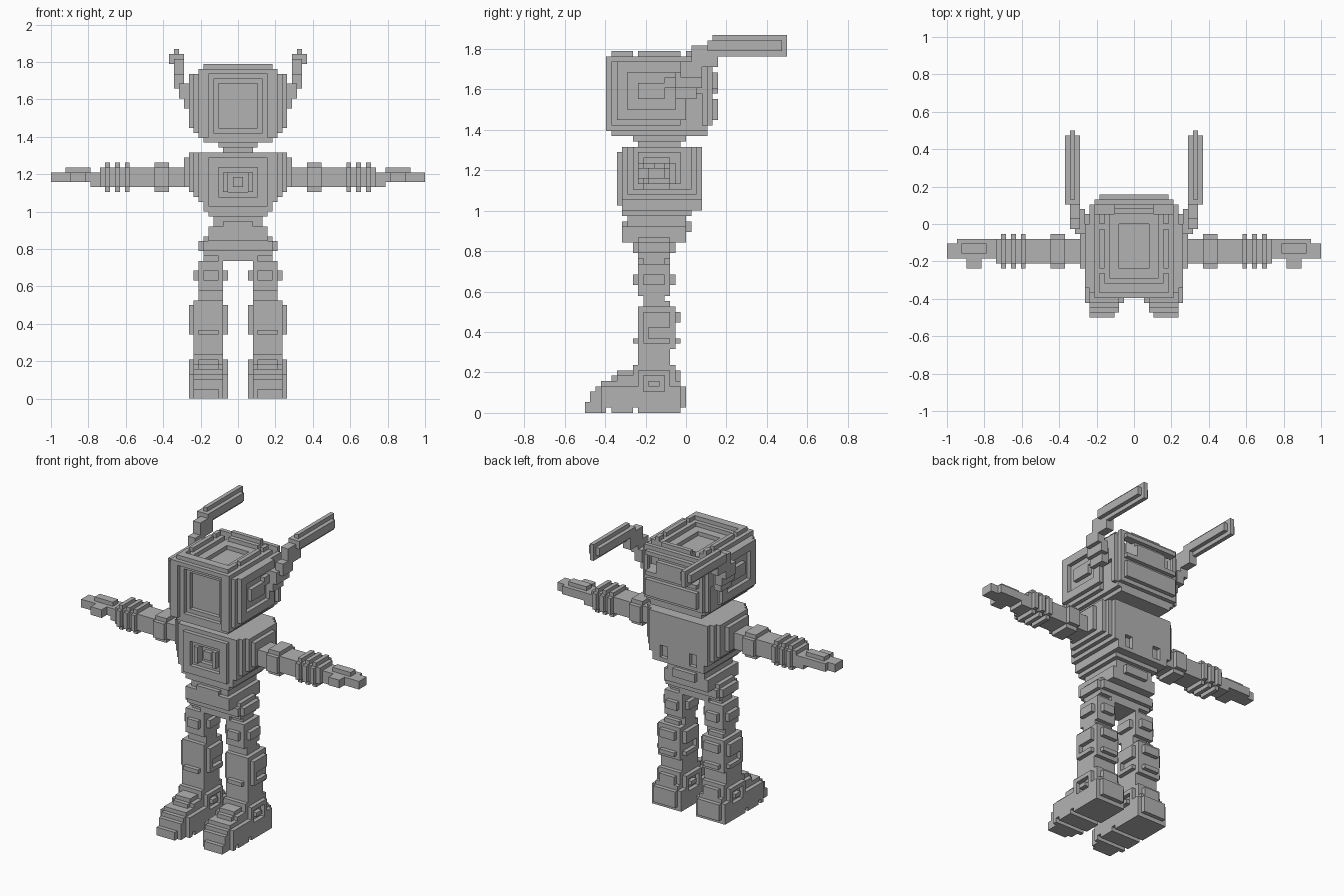
import bpy
import bmesh

if "Cube" in bpy.data.objects:
    bpy.data.objects.remove(bpy.data.objects["Cube"], do_unlink=True)

CELL = 2 / 76

grey = bpy.data.materials.new("plain grey")
grey.use_nodes = True
grey.diffuse_color = (0.45, 0.45, 0.45, 1)
grey.node_tree.nodes["Principled BSDF"].inputs["Base Color"].default_value = grey.diffuse_color


def block(x0, x1, y0, y1, z0, z1, step=0):
    """Box of cells whose edges are cut back in stairs of the given size."""
    cells = set()
    for x in range(x0, x1):
        for y in range(y0, y1):
            for z in range(z0, z1):
                near = sorted((min(x - x0, x1 - 1 - x),
                               min(y - y0, y1 - 1 - y),
                               min(z - z0, z1 - 1 - z)))
                if near[0] + near[1] >= step:
                    cells.add((x, y, z))
    return cells


def mirror(cells):
    return {(-1 - x, y, z) for x, y, z in cells}


def both(cells):
    return cells | mirror(cells)


def build(name, cells):
    """Skin the cells with their outer faces and merge flat regions."""
    bm = bmesh.new()
    verts = {}

    def corner(p):
        if p not in verts:
            verts[p] = bm.verts.new([c * CELL for c in p])
        return verts[p]

    for cell in sorted(cells):
        for axis in range(3):
            for side in (0, 1):
                other = list(cell)
                other[axis] += 2 * side - 1
                if tuple(other) in cells:
                    continue
                loop = []
                for u, v in ((0, 0), (1, 0), (1, 1), (0, 1)):
                    p = list(cell)
                    p[axis] += side
                    p[(axis + 1) % 3] += u
                    p[(axis + 2) % 3] += v
                    loop.append(corner(tuple(p)))
                bm.faces.new(loop if side else loop[::-1])
    bmesh.ops.dissolve_limit(bm, angle_limit=0.01, verts=bm.verts[:], edges=bm.edges[:])
    mesh = bpy.data.meshes.new(name)
    bm.to_mesh(mesh)
    bm.free()
    mesh.materials.append(grey)
    obj = bpy.data.objects.new(name, mesh)
    bpy.context.collection.objects.link(obj)
    return obj


def build_pair(name, cells):
    build("left_" + name, cells)
    build("right_" + name, mirror(cells))


# Head: stepped box with a sunken screen and a sunken roof
head = block(-9, 9, -16, 6, 52, 68, 2)
head -= block(-9, 9, 4, 6, 52, 54)
for depth, half in enumerate((7, 6, 5, 4)):
    head -= block(-half, half, -16 + depth, -15 + depth, 60 - half - 1, 60 + half)
head -= block(-6, 6, -12, 3, 67, 68)
head -= block(-5, 5, -11, 2, 66, 67)
head -= block(-3, 3, -9, 0, 65, 66)
# Roof rim notches
for y in (-10, -1):
    head -= block(-9, 9, y, y + 1, 67, 68)
# Rear frame with openings beside a central spine
head -= both(block(4, 8, 2, 4, 61, 68))
head -= both(block(4, 7, 4, 6, 61, 65))
for z in (54, 59, 64):
    head -= block(-9, 9, 5, 6, z, z + 1)
# Side channels
head -= both(block(8, 9, -1, 3, 54, 60))
build("head", head)

# Ear pads with a raised hub and ring groove
pad = block(9, 10, -13, 0, 55, 66) - block(9, 10, -11, -2, 57, 64)
pad |= block(9, 10, -9, -4, 59, 62) | block(9, 10, -4, 2, 61, 63)
build_pair("ear_pad", pad)

# Antennae: stepped arm and a long rod with a cross section like a plus
arm = block(9, 11, -3, 3, 58, 62, 1) | block(10, 12, -3, 4, 60, 65, 1)
arm |= block(11, 13, -2, 4, 62, 67, 1) | block(11, 13, 1, 6, 65, 69)
build_pair("antenna_arm", arm)
rod = block(11, 14, 4, 18, 68, 70) | block(12, 13, 5, 19, 67, 71)
build_pair("antenna_rod", rod)

# Neck
build("neck", block(-4, 4, -10, 0, 51, 52) | block(-3, 3, -9, -1, 50, 51)
      | block(-5, 5, -10, 0, 49, 50))

# Chest: wider but shallower layers towards the sides
chest = set()
for half, front, back, low, high in ((6, -13, 3, 39, 49), (7, -12, 3, 38, 50),
                                     (8, -12, 3, 40, 50), (9, -11, 2, 41, 50),
                                     (10, -10, 1, 42, 50), (11, -9, -1, 43, 49)):
    chest |= block(-half, half, front, back, low, high)
# Chest emblem rings and rear panel notches
chest -= block(-4, 4, -13, -12, 41, 47)
chest |= block(-3, 3, -13, -12, 42, 46)
chest -= block(-2, 2, -13, -11, 42, 46)
chest |= block(-1, 1, -12, -11, 43, 45)
chest -= both(block(3, 5, 2, 3, 39, 42))
build("chest", chest)

# Belly and hips
belly = block(-5, 5, -11, 0, 34, 38) | block(-6, 6, -12, 1, 37, 38)
belly |= block(-6, 6, -12, -1, 34, 36, 1) | block(-3, 3, -12, 1, 34, 36)
build("belly", belly)
hips = block(-6, 6, -12, 0, 32, 35) | block(-8, 8, -10, -2, 29, 33, 1)
hips |= block(-4, 4, -9, -3, 28, 31)
build("hips", hips)

# Arms: each limb segment is a stepped block on thinner joints
build_pair("shoulder_joint", block(10, 14, -8, -3, 43, 47))
build_pair("upper_arm", block(13, 18, -9, -2, 42, 48, 1))
build_pair("elbow", block(18, 21, -8, -3, 43, 47))
forearm = block(21, 28, -9, -2, 42, 48, 1)
core = block(21, 28, -8, -3, 43, 47)
for x in (23, 25):
    forearm -= block(x, x + 1, -9, -2, 42, 48) - core
build_pair("forearm", forearm)
build_pair("wrist", block(28, 30, -7, -3, 43, 46))
hand = block(29, 36, -7, -3, 44, 47, 1) | block(30, 36, -7, -3, 44, 46)
hand |= block(31, 34, -9, -6, 44, 46) | block(36, 38, -7, -4, 44, 46)
build_pair("hand", hand)

# Legs
build_pair("hip_joint", block(3, 7, -8, -4, 27, 30))
build_pair("thigh", block(2, 9, -10, -2, 22, 28, 2) | block(3, 8, -9, -3, 22, 28))
build_pair("knee", block(3, 8, -8, -4, 20, 23))
shin = block(2, 10, -10, -1, 11, 21, 2)
shin -= block(4, 8, -10, -9, 14, 19)
for x in (2, 9):
    shin -= block(x, x + 1, -7, -3, 14, 16)
shin -= block(4, 8, -2, -1, 14, 17)
build_pair("shin", shin)
build_pair("ankle", block(3, 9, -9, -3, 9, 12))

# Boots: heel cuff, sloping upper and toe cap, with sole grooves
boot = block(2, 10, -11, -1, 3, 10, 2) | block(2, 10, -13, 0, 0, 6, 1)
boot |= block(3, 9, -14, -3, 4, 8, 1) | block(2, 10, -17, -6, 0, 6, 1)
boot |= block(3, 9, -18, -14, 0, 4) | block(4, 9, -19, -16, 0, 2)
boot |= block(2, 10, -16, -1, 0, 4)
for y in (-15, -10):
    boot -= block(2, 10, y, y + 1, 0, 1)
# Round side hub and instep recess
boot -= block(2, 3, -8, -4, 4, 7) | block(9, 10, -8, -4, 4, 7)
boot |= block(2, 3, -7, -5, 5, 6) | block(9, 10, -7, -5, 5, 6)
build_pair("boot", boot)
